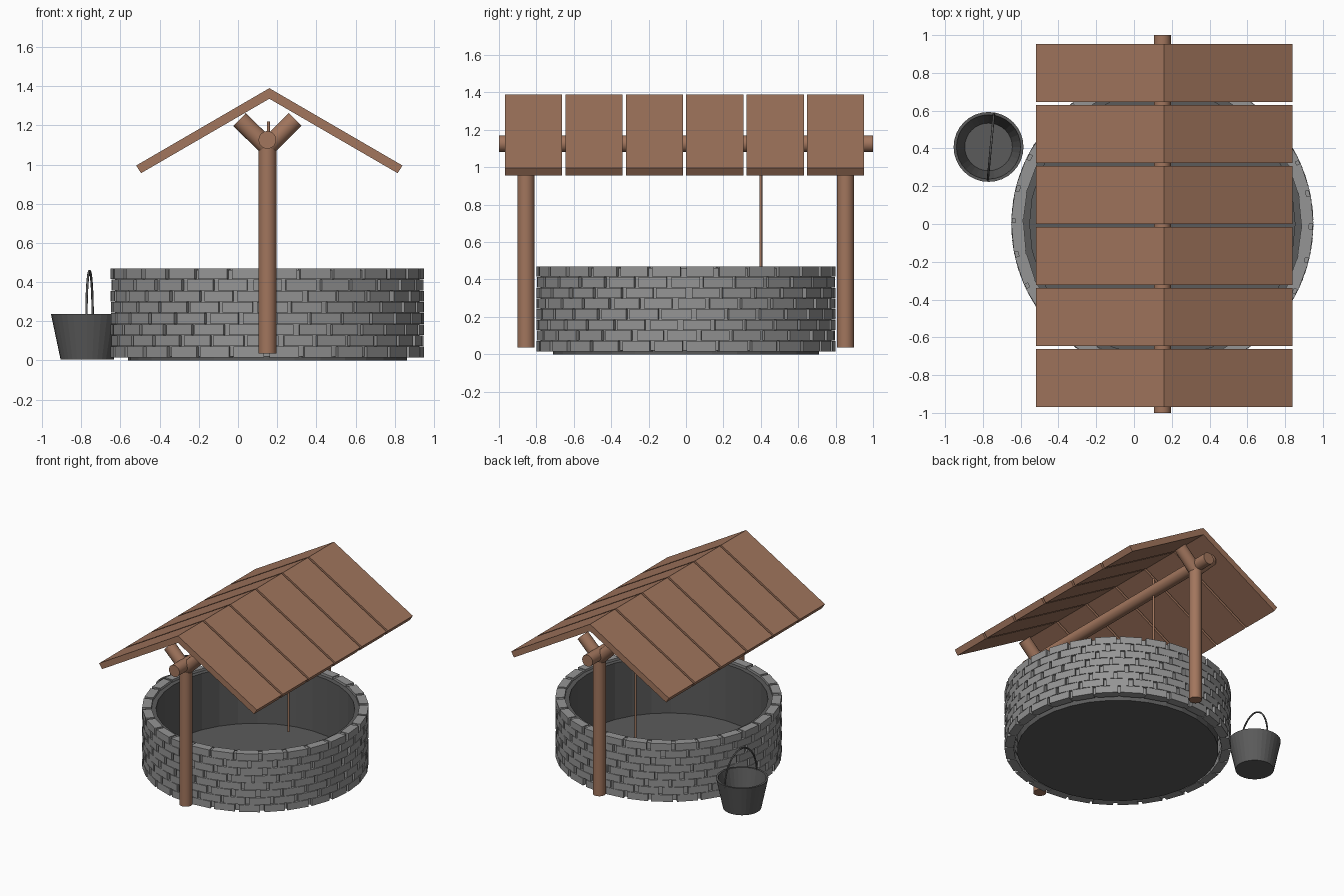
import bpy, bmesh, math, random
from mathutils import Vector

random.seed(4)
if "Cube" in bpy.data.objects:
    bpy.data.objects.remove(bpy.data.objects["Cube"])


def material(name, rgb):
    m = bpy.data.materials.new(name)
    m.use_nodes = True
    m.diffuse_color = (*rgb, 1)
    m.node_tree.nodes["Principled BSDF"].inputs["Base Color"].default_value = (*rgb, 1)
    return m


WOOD = material("brown wood", (0.36, 0.18, 0.11))
STONE = material("grey stone", (0.3, 0.3, 0.3))
DARK = material("dark grey", (0.105, 0.105, 0.105))
CX = 0.15  # well axis


def finish(name, bm, mat, smooth=False):
    bmesh.ops.recalc_face_normals(bm, faces=bm.faces)
    mesh = bpy.data.meshes.new(name)
    bm.to_mesh(mesh)
    bm.free()
    mesh.materials.append(mat)
    ob = bpy.data.objects.new(name, mesh)
    bpy.context.collection.objects.link(ob)
    for p in mesh.polygons:
        p.use_smooth = smooth and len(p.vertices) == 4
    return ob


def pole(name, a, b, radius, mat=WOOD, sides=24):
    a, b = Vector(a), Vector(b)
    bm = bmesh.new()
    bmesh.ops.create_cone(bm, cap_ends=True, segments=sides, radius1=radius,
                          radius2=radius, depth=(b - a).length)
    ob = finish(name, bm, mat, True)
    ob.location = (a + b) / 2
    ob.rotation_euler = (b - a).to_track_quat("Z", "Y").to_euler()
    # keep the cap borders sharp
    for e in ob.data.edges:
        v, w = (ob.data.vertices[i].co for i in e.vertices)
        e.use_edge_sharp = abs(v.z - w.z) < 0.001
    return ob


def lathe(name, profile, x, y, mat, sides=32):
    bm = bmesh.new()
    verts = [bm.verts.new((r, 0, z)) for r, z in profile]
    edges = [bm.edges.new(p) for p in zip(verts, verts[1:])]
    bmesh.ops.spin(bm, geom=verts + edges, cent=(0, 0, 0), axis=(0, 0, 1),
                   angle=math.tau, steps=sides)
    bmesh.ops.remove_doubles(bm, verts=bm.verts, dist=0.0005)
    ob = finish(name, bm, mat)
    ob.location = (x, y, 0)


def prism(bm, bottom, offset):
    """Extrude a polygon by an offset vector."""
    face = bm.faces.new([bm.verts.new(p) for p in bottom])
    new = bmesh.ops.extrude_face_region(bm, geom=[face], use_keep_orig=True)
    moved = [v for v in new["geom"] if isinstance(v, bmesh.types.BMVert)]
    bmesh.ops.translate(bm, verts=moved, vec=offset)


# Stone courses, each turned against the one below
ROWS, COUNT, PITCH = 8, 28, 0.057
bricks = bmesh.new()
step = math.tau / COUNT
for row in range(ROWS):
    for i in range(COUNT):
        start = (i + row * 0.42) * step + random.uniform(0, 0.02)
        end = (i + 1 + row * 0.42) * step - 0.022
        corners = [(0.735, start), (0.8, start), (0.8, end), (0.735, end)]
        prism(bricks, [(CX + r * math.cos(a), r * math.sin(a), 0.016 + row * PITCH)
                       for r, a in corners], (0, 0, PITCH - 0.003))
finish("stone_bricks", bricks, STONE)

# Mortar behind the brick joints
lathe("mortar_ring", [(0.738, 0.02), (0.778, 0.02), (0.778, 0.462),
                      (0.738, 0.462), (0.738, 0.02)], CX, 0, STONE, 56)

# Inner wall and floor of the well
lathe("well_lining", [(0, 0), (0.712, 0), (0.712, 0.44), (0.74, 0.44), (0.74, 0.45),
                      (0.702, 0.45), (0.702, 0.01), (0, 0.01)], CX, 0, DARK)

# Forked posts, axle and rope
for side, y in (("front", -0.856), ("back", 0.853)):
    pole(side + "_post", (CX, y, 0.035), (CX, y, 1.125), 0.046)
    for hand, sx in (("left", 1), ("right", -1)):
        pole(f"{side}_{hand}_fork", (CX, y, 1.09),
             (CX + sx * 0.142, y, 1.23), 0.046)
pole("axle", (CX, -1, 1.126), (CX, 1, 1.126), 0.045)
pole("rope", (0.155, 0.4, 0.12), (0.155, 0.4, 1.22), 0.008, WOOD, 12)

# Roof planks, mirrored about the ridge
RIDGE = 0.16
for hand, sx in (("left", 1), ("right", -1)):
    roof = bmesh.new()
    section = [(0, 1.39), (0.68, 0.995), (0.655, 0.956), (0, 1.336)]
    for i in range(6):
        y = -0.968 + i * 0.323
        prism(roof, [(RIDGE + sx * x, y, z) for x, z in section], (0, 0.306, 0))
    finish(hand + "_roof_planks", roof, WOOD)

# Bucket with wire handle
BX, BY = -0.77, 0.408
lathe("bucket", [(0, 0.005), (0.136, 0.005), (0.185, 0.236), (0.17, 0.236),
                 (0.126, 0.02), (0, 0.02)], BX, BY, DARK)
curve = bpy.data.curves.new("bucket_handle", "CURVE")
curve.dimensions = "3D"
curve.bevel_depth = 0.006
curve.bevel_resolution = 2
curve.use_fill_caps = True
spline = curve.splines.new("POLY")
spline.points.add(24)
for i, p in enumerate(spline.points):
    a = math.pi * i / 24
    s = math.cos(a)
    p.co = (BX + 0.012 + 0.016 * s, BY + 0.174 * s, 0.215 + 0.242 * math.sin(a), 1)
curve.materials.append(DARK)
bpy.context.collection.objects.link(bpy.data.objects.new("bucket_handle", curve))
